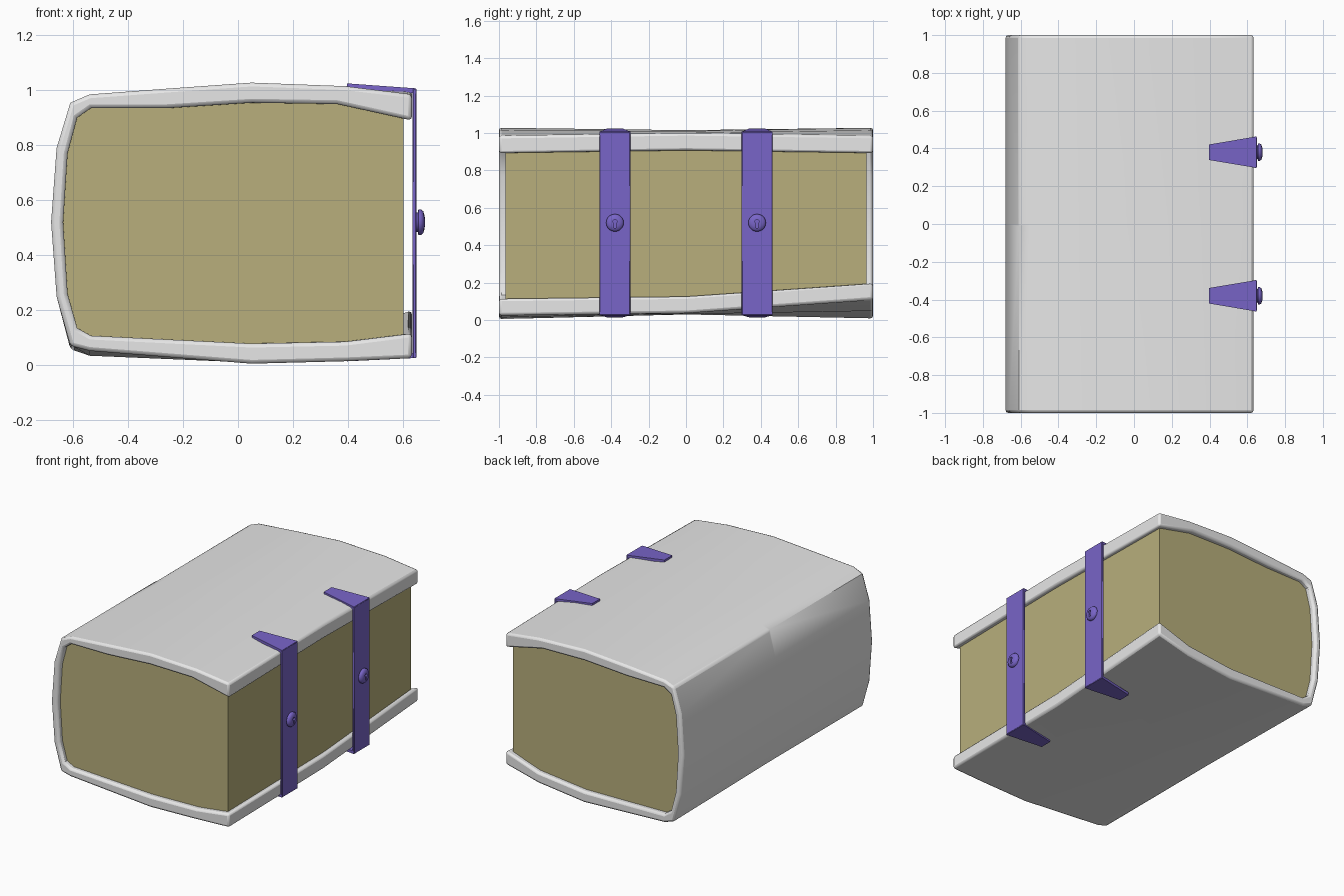
import bpy, bmesh, math
from mathutils import Matrix

if "Cube" in bpy.data.objects:
    bpy.data.objects.remove(bpy.data.objects["Cube"])


def material(name, rgb):
    m = bpy.data.materials.new(name)
    m.diffuse_color = (*rgb, 1)
    m.use_nodes = True
    m.node_tree.nodes["Principled BSDF"].inputs["Base Color"].default_value = m.diffuse_color
    return m


WHITE = material("pale grey cover", (0.8, 0.8, 0.8))
TAN = material("tan paper", (0.48, 0.43, 0.20))
PURPLE = material("purple metal", (0.19, 0.13, 0.58))


def finish(name, bm, mat, angle=35, bevel=0, segments=2):
    bmesh.ops.recalc_face_normals(bm, faces=bm.faces)
    me = bpy.data.meshes.new(name)
    bm.to_mesh(me)
    bm.free()
    ob = bpy.data.objects.new(name, me)
    bpy.context.collection.objects.link(ob)
    me.materials.append(mat)
    if bevel:
        b = ob.modifiers.new("bevel", 'BEVEL')
        b.width, b.segments = bevel, segments
        b.limit_method, b.angle_limit = 'ANGLE', math.radians(50)
    if angle:
        bpy.ops.object.select_all(action='DESELECT')
        ob.select_set(True)
        bpy.context.view_layer.objects.active = ob
        bpy.ops.object.shade_smooth_by_angle(angle=math.radians(angle))
    return ob


# Cover profile: outer x, z and inner x, z, from top lip round the spine to bottom lip
PROFILE = [(.633, .985, .633, .89), (.39, 1.015, .36, .95), (.05, 1.028, .05, .955),
           (-.27, 1.005, -.26, .935), (-.54, .985, -.535, .935), (-.61, .955, -.585, .9),
           (-.66, .79, -.62, .77), (-.68, .52, -.636, .52), (-.66, .25, -.62, .26),
           (-.61, .07, -.585, .135), (-.54, .052, -.535, .107), (.05, .005, .05, .078),
           (.39, .014, .39, .085), (.633, .025, .633, .115)]
# Warp of the boards at mid-length and at the back (profile index: dz mid, dz back)
WARP = {0: (.015, 0), 1: (-.005, 0), 2: (-.013, 0), 4: (0, -.003), 9: (0, -.012),
        10: (0, -.018), 11: (.025, .004), 12: (.018, .035), 13: (.012, .085)}


def section(y, inner):
    """Profile points at length y, with the warp blended in."""
    pts = []
    for i, p in enumerate(PROFILE):
        mid, back = WARP.get(i, (0, 0))
        dz = mid * (1 + y) if y < 0 else mid + (back - mid) * y
        x, z = p[2:] if inner else p[:2]
        pts.append((x, y, z + dz))
    return pts


def loft(sections):
    bm = bmesh.new()
    rings = [[bm.verts.new(p) for p in s] for s in sections]
    n = len(rings[0])
    for a, b in zip(rings, rings[1:]):
        for i in range(n):
            j = (i + 1) % n
            bm.faces.new((a[i], a[j], b[j], b[i]))
    bm.faces.new(rings[0])
    bm.faces.new(rings[-1])
    return bm


# Wrapped cover
finish("cover", loft([section(y, False) + section(y, True)[::-1] for y in (-1, 0, 1)]),
       WHITE, 40, 0.014)

# Page block, tucked just into the cover
pages = []
for y in (-.965, 0, .965):
    pages.append([(min(x - .004, .602), y, z + (.006 if z > .5 else -.006))
                  for x, y, z in section(y, True)])
finish("pages", loft(pages), TAN, 0)


def prism(pts, axis_offset):
    """Extrude a flat outline by a vector."""
    bm = bmesh.new()
    f = bm.faces.new([bm.verts.new(p) for p in pts])
    r = bmesh.ops.extrude_face_region(bm, geom=[f])
    bmesh.ops.translate(bm, vec=axis_offset,
                        verts=[v for v in r["geom"] if isinstance(v, bmesh.types.BMVert)])
    return bm


def clasp(side, cy):
    # Upright strap
    w = .083
    finish(side + "_strap", prism([(.634, cy - w, .026), (.634, cy + w, .026),
           (.634, cy + w, 1.007), (.634, cy - w, 1.007)], (.016, 0, 0)), PURPLE, 35, .004, 1)
    # Tapered tabs over the top and under the bottom board
    for name, z_out, z_in, t in (("top", 1.007, 1.025, -.018), ("bottom", .026, .014, .018)):
        finish(side + "_" + name + "_tab", prism([(.648, cy - w, z_out), (.648, cy + w, z_out),
               (.397, cy + .041, z_in), (.397, cy - .041, z_in)], (0, 0, t)), PURPLE, 0)
    # Domed lock stud with a keyhole
    prof = [(.0, .645), (.036, .645), (.036, .655), (.047, .656), (.047, .665),
            (.04, .674), (.024, .679), (0, .681)]
    bm = bmesh.new()
    vs = [bm.verts.new((x, r, 0)) for r, x in prof]
    es = [bm.edges.new(e) for e in zip(vs, vs[1:])]
    bmesh.ops.spin(bm, geom=vs + es, cent=(0, 0, 0), axis=(1, 0, 0),
                   angle=2 * math.pi, steps=20)
    bmesh.ops.remove_doubles(bm, verts=bm.verts, dist=1e-4)
    bmesh.ops.translate(bm, vec=(0, cy, .52), verts=bm.verts)
    stud = finish(side + "_stud", bm, PURPLE, 40)
    hole = [(.668, cy + .011 * math.cos(a), .527 + .011 * math.sin(a))
            for a in [math.radians(-60 + 30 * k) for k in range(11)]]
    hole += [(.668, cy - .006, .493), (.668, cy + .006, .493)]
    cutter = finish(side + "_keyhole_cutter", prism(hole, (.05, 0, 0)), PURPLE, 0)
    cutter.hide_render = True
    cutter.hide_set(True)
    m = stud.modifiers.new("keyhole", 'BOOLEAN')
    m.operation, m.object = 'DIFFERENCE', cutter


clasp("front", -.38)
clasp("back", .38)
